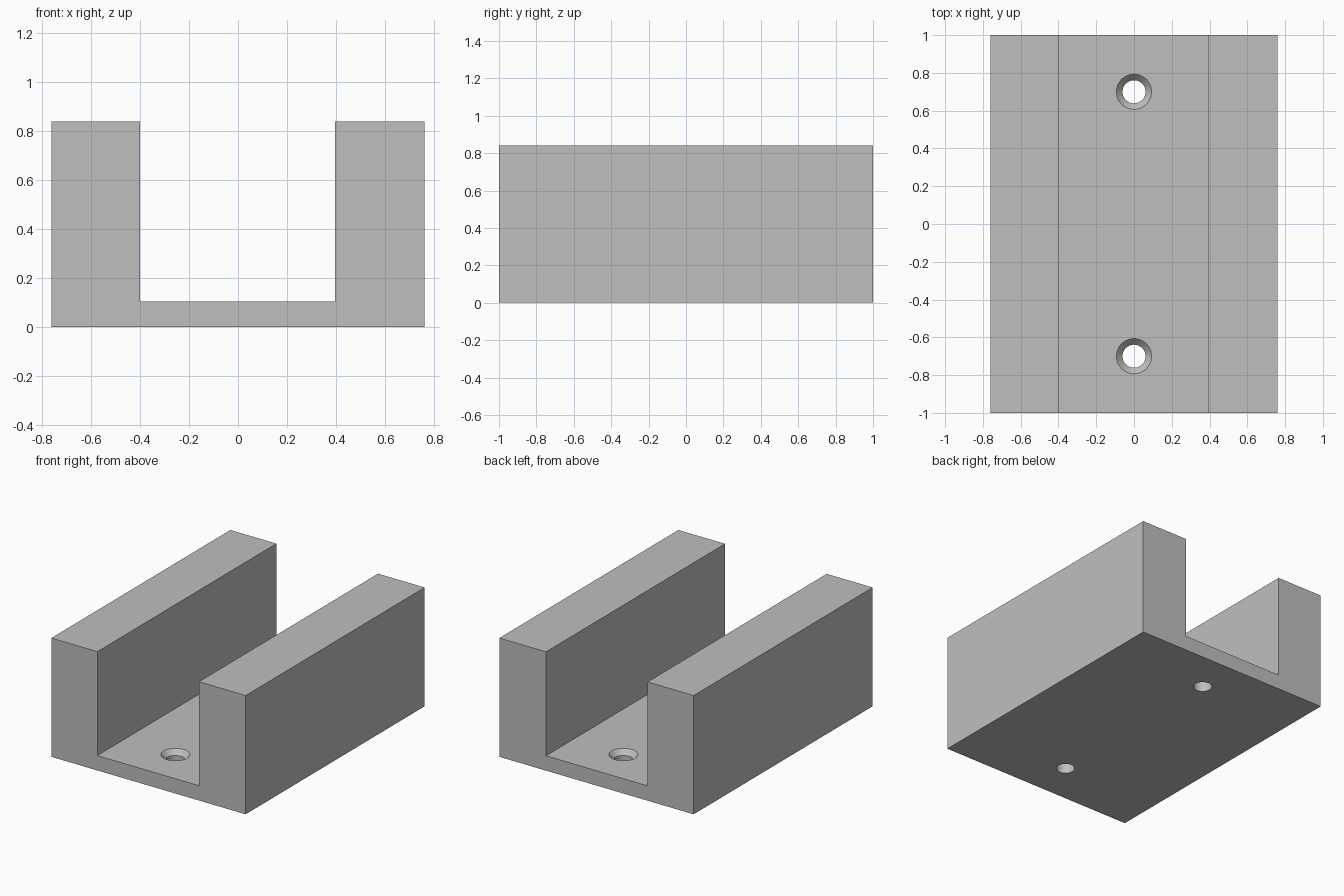
import bpy, bmesh
from mathutils import Matrix

default = bpy.data.objects.get("Cube")
if default:
    bpy.data.objects.remove(default, do_unlink=True)

HALF_WIDTH, HEIGHT, HALF_LENGTH = 0.76, 0.84, 1.0
FLOOR = 0.105
SLOT_LEFT, SLOT_RIGHT = 0.395, -0.4
HOLE_R, SINK_R, SINK_DEPTH = 0.061, 0.093, 0.035
HOLE_Y = 0.7

grey = bpy.data.materials.new("plain_grey")
grey.use_nodes = True
colour = (0.52, 0.52, 0.52, 1)
grey.diffuse_color = colour
grey.node_tree.nodes["Principled BSDF"].inputs["Base Color"].default_value = colour


def make_object(name, bm):
    bmesh.ops.recalc_face_normals(bm, faces=bm.faces)
    mesh = bpy.data.meshes.new(name)
    bm.to_mesh(mesh)
    bm.free()
    mesh.materials.append(grey)
    obj = bpy.data.objects.new(name, mesh)
    bpy.context.collection.objects.link(obj)
    return obj


def round_cutter(name, y, z0, z1, r0, r1):
    bm = bmesh.new()
    bmesh.ops.create_cone(bm, cap_ends=True, segments=64, radius1=r0, radius2=r1,
                          depth=z1 - z0,
                          matrix=Matrix.Translation((0, y, (z0 + z1) / 2)))
    return make_object(name, bm)


# U-shaped channel: profile extruded front to back
profile = [(-HALF_WIDTH, 0), (HALF_WIDTH, 0), (HALF_WIDTH, HEIGHT),
           (SLOT_LEFT, HEIGHT), (SLOT_LEFT, FLOOR),
           (SLOT_RIGHT, FLOOR), (SLOT_RIGHT, HEIGHT), (-HALF_WIDTH, HEIGHT)]
bm = bmesh.new()
face = bm.faces.new([bm.verts.new((x, -HALF_LENGTH, z)) for x, z in profile])
extruded = bmesh.ops.extrude_face_region(bm, geom=[face], use_keep_orig=True)["geom"]
bmesh.ops.translate(bm, vec=(0, 2 * HALF_LENGTH, 0),
                    verts=[v for v in extruded if isinstance(v, bmesh.types.BMVert)])
channel = make_object("channel_bracket", bm)

# Countersunk screw holes, front and back
slope = (SINK_R - HOLE_R) / SINK_DEPTH
over = 0.02
cutters = []
for end, y in (("front", -HOLE_Y), ("back", HOLE_Y)):
    cutters.append(round_cutter(end + "_hole_cutter", y, -over, FLOOR + over,
                                HOLE_R, HOLE_R))
    cutters.append(round_cutter(end + "_countersink_cutter", y,
                                FLOOR - SINK_DEPTH, FLOOR + over,
                                HOLE_R, SINK_R + slope * over))

bpy.ops.object.select_all(action='DESELECT')
channel.select_set(True)
bpy.context.view_layer.objects.active = channel
for cutter in cutters:
    cutter.hide_render = True
    mod = channel.modifiers.new(cutter.name, 'BOOLEAN')
    mod.operation = 'DIFFERENCE'
    mod.solver = 'EXACT'
    mod.object = cutter
    bpy.ops.object.modifier_apply(modifier=mod.name)
for cutter in cutters:
    bpy.data.objects.remove(cutter, do_unlink=True)

# Smooth hole walls, crisp outer edges
bpy.ops.object.shade_smooth_by_angle()
